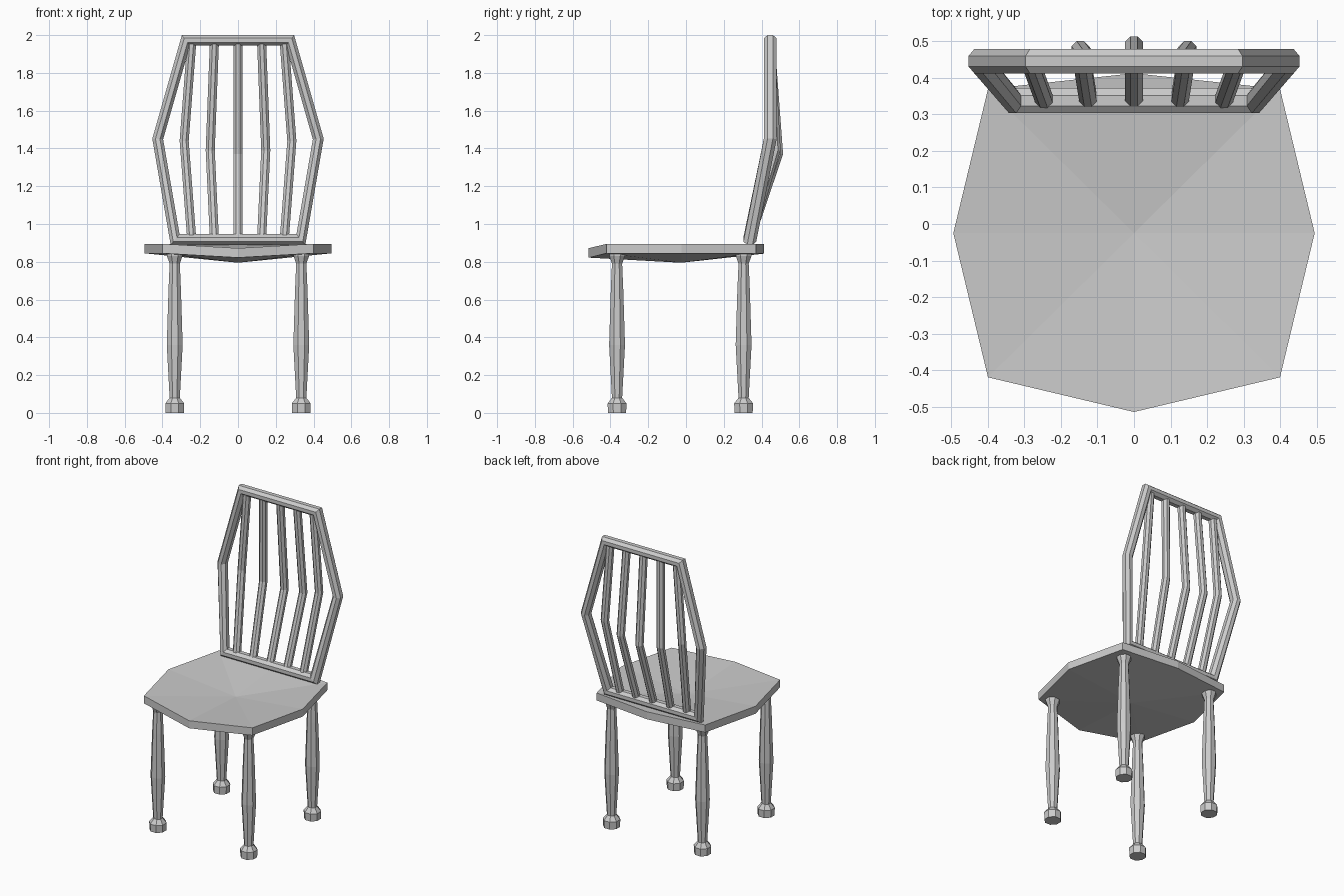
import bpy, bmesh, math
from mathutils import Vector

if "Cube" in bpy.data.objects:
    bpy.data.objects.remove(bpy.data.objects["Cube"])

# unit octagon section with flats facing the axes
OCT = [(math.cos(a) / math.cos(math.pi / 8), math.sin(a) / math.cos(math.pi / 8))
       for a in [math.pi / 8 + i * math.pi / 4 for i in range(8)]]


def finish(name, bm):
    bmesh.ops.recalc_face_normals(bm, faces=bm.faces)
    mesh = bpy.data.meshes.new(name)
    bm.to_mesh(mesh)
    bm.free()
    obj = bpy.data.objects.new(name, mesh)
    bpy.context.collection.objects.link(obj)
    return obj


def skin(name, rings, closed=False):
    """Join rings of points with quads; cap the ends when open."""
    bm = bmesh.new()
    rings = [[bm.verts.new(p) for p in r] for r in rings]
    n = len(rings[0])
    pairs = list(zip(rings, rings[1:]))
    if closed:
        pairs.append((rings[-1], rings[0]))
    for a, b in pairs:
        for i in range(n):
            j = (i + 1) % n
            bm.faces.new((a[i], a[j], b[j], b[i]))
    if not closed:
        bm.faces.new(rings[0])
        bm.faces.new(rings[-1])
    return finish(name, bm)


def sweep(name, path, half_w, half_d, closed=False):
    """Mitred octagonal bar: width lies in the xz plane, depth along y."""
    pts = [Vector(p) for p in path]
    n = len(pts)
    rings = []
    for i, p in enumerate(pts):
        before = p - pts[i - 1] if closed or i > 0 else pts[1] - p
        after = pts[(i + 1) % n] - p if closed or i < n - 1 else before.copy()
        before.y = after.y = 0
        before.normalize()
        after.normalize()
        t = (before + after).normalized()
        side = Vector((-t.z, 0, t.x)) / t.dot(after)
        rings.append([p + side * half_w * u + Vector((0, half_d * v, 0)) for u, v in OCT])
    return skin(name, rings, closed)


# seat: dished octagonal slab
rim = [(0, -0.515, 0.872), (0.4, -0.42, 0.895), (0.495, -0.025, 0.895), (0.4, 0.37, 0.895),
       (0, 0.413, 0.893), (-0.4, 0.37, 0.895), (-0.495, -0.025, 0.895), (-0.4, -0.42, 0.895)]
bm = bmesh.new()
layers = []
for drop in (0, 0.05):
    ring = [bm.verts.new((x, y, z - drop)) for x, y, z in rim]
    mid = bm.verts.new((0, -0.025, 0.845 - drop))
    for i in range(8):
        bm.faces.new((ring[i], ring[(i + 1) % 8], mid))
    layers.append(ring)
for i in range(8):
    j = (i + 1) % 8
    bm.faces.new((layers[0][i], layers[0][j], layers[1][j], layers[1][i]))
finish("seat", bm)

# turned legs
leg_profile = [(0, 0.048), (0.05, 0.05), (0.08, 0.027), (0.36, 0.042),
               (0.65, 0.033), (0.79, 0.027), (0.83, 0.041), (0.855, 0.041)]
for row, y in (("front", -0.365), ("back", 0.305)):
    for side, x in (("left", -0.335), ("right", 0.335)):
        skin(f"{row}_leg_{side}",
             [[(x + r * u, y + r * v, z) for u, v in OCT] for z, r in leg_profile])

# backrest frame
half = [(0.333, 0.338, 0.918), (0.425, 0.446, 1.45), (0.276, 0.446, 1.972)]
sweep("back_frame", half + [(-x, y, z) for x, y, z in reversed(half)], 0.028, 0.034, True)

# bowed back spindles
for i, (x_end, x_mid, y_mid, z_mid) in enumerate([
        (0, 0, 0.49, 1.37), (0.125, 0.147, 0.477, 1.39), (0.245, 0.285, 0.447, 1.44)]):
    for s in ((1,) if i == 0 else (-1, 1)):
        sweep(f"back_spindle_{i}_{'right' if s > 0 else 'left'}",
              [(s * x_end, 0.338, 0.92), (s * x_mid, y_mid, z_mid), (s * x_end, 0.446, 1.96)],
              0.024, 0.024)
